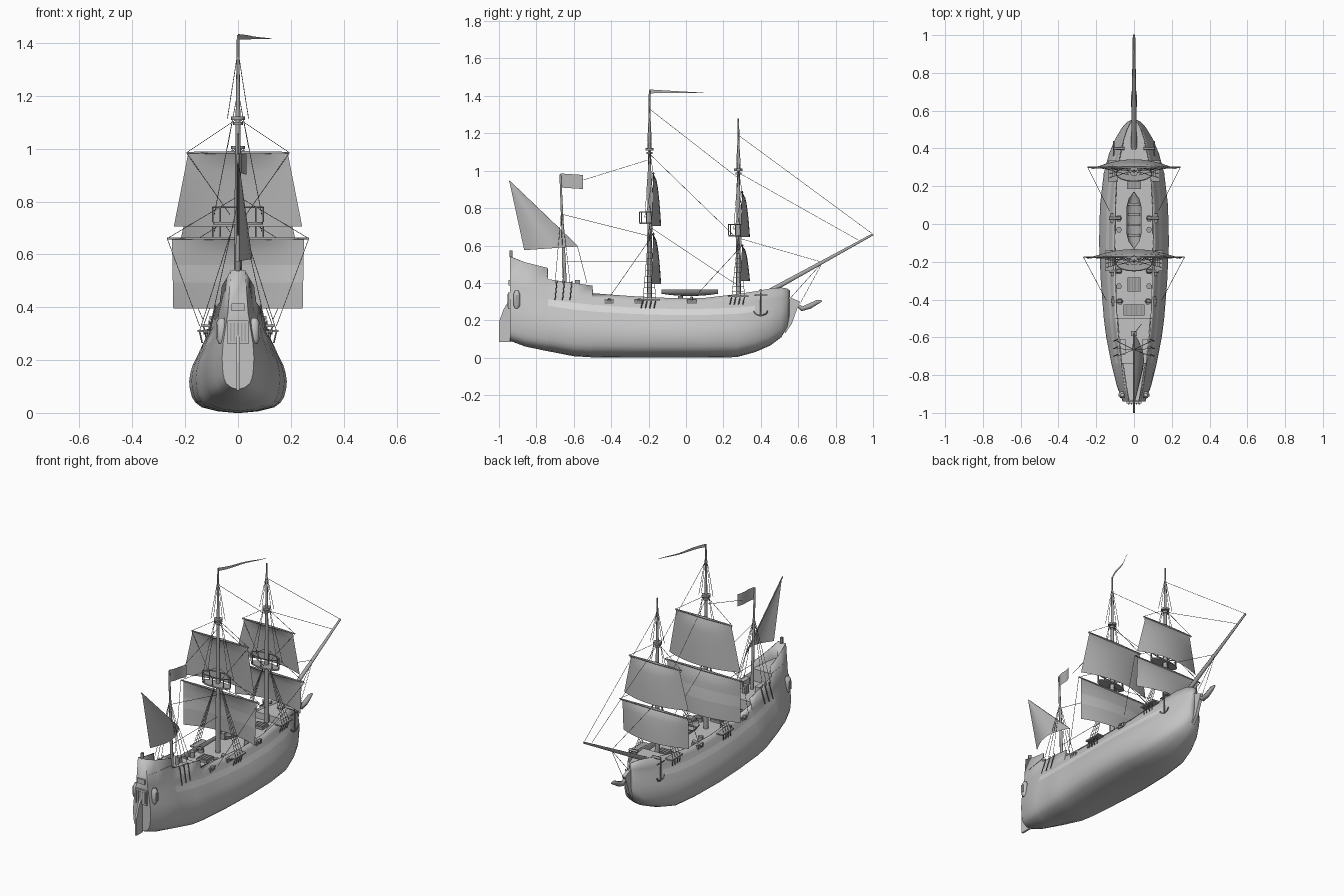
import bpy, bmesh, math
from mathutils import Vector

cube = bpy.data.objects.get("Cube")
if cube:
    bpy.data.objects.remove(cube, do_unlink=True)


def material(name, value):
    mat = bpy.data.materials.new(name)
    mat.use_nodes = True
    colour = (value, value, value, 1)
    mat.diffuse_color = colour
    mat.node_tree.nodes["Principled BSDF"].inputs["Base Color"].default_value = colour
    return mat


HULL = material("light grey hull", 0.55)
STRIPE = material("pale grey stripe", 0.68)
SAIL = material("grey canvas", 0.47)
WOOD = material("mid grey spars", 0.38)
DARK = material("dark grey fittings", 0.29)


def activate(obj):
    bpy.ops.object.select_all(action="DESELECT")
    obj.select_set(True)
    bpy.context.view_layer.objects.active = obj


def make(name, verts, faces, mat, smooth=False):
    mesh = bpy.data.meshes.new(name)
    mesh.from_pydata(verts, [], faces)
    obj = bpy.data.objects.new(name, mesh)
    bpy.context.collection.objects.link(obj)
    mesh.materials.append(mat)
    bm = bmesh.new()
    bm.from_mesh(mesh)
    bmesh.ops.recalc_face_normals(bm, faces=bm.faces)
    bm.to_mesh(mesh)
    bm.free()
    if smooth:
        activate(obj)
        bpy.ops.object.shade_smooth_by_angle(angle=math.radians(40))
    return obj


def grid(name, rows, mat, caps=False, smooth=True):
    n = len(rows[0])
    faces = [(i * n + j, i * n + j + 1, (i + 1) * n + j + 1, (i + 1) * n + j)
             for i in range(len(rows) - 1) for j in range(n - 1)]
    if caps:
        faces.append(tuple(range(n)))
    return make(name, [p for row in rows for p in row], faces, mat, smooth)


def tubes(name, paths, radius, mat, taper=None):
    curve = bpy.data.curves.new(name, "CURVE")
    curve.dimensions = "3D"
    curve.bevel_depth, curve.bevel_resolution = radius, 1
    curve.use_fill_caps = True
    for path in paths:
        spline = curve.splines.new("POLY")
        spline.points.add(len(path) - 1)
        for i, p in enumerate(path):
            spline.points[i].co = (*p, 1)
            spline.points[i].radius = taper[i] if taper else 1
    obj = bpy.data.objects.new(name, curve)
    bpy.context.collection.objects.link(obj)
    curve.materials.append(mat)
    activate(obj)
    bpy.ops.object.convert(target="MESH")
    return bpy.context.object


def box(name, centre, size, mat):
    corners = [[c + s * k / 2 for c, s, k in zip(centre, size, (a, b, d))]
               for a in (-1, 1) for b in (-1, 1) for d in (-1, 1)]
    return make(name, corners, [(0, 1, 3, 2), (4, 6, 7, 5), (0, 4, 5, 1),
                                (2, 3, 7, 6), (0, 2, 6, 4), (1, 5, 7, 3)], mat)


def plate(name, outline, thick, mat):
    n = len(outline)
    verts = [(s * thick / 2, y, z) for s in (-1, 1) for y, z in outline]
    faces = [tuple(range(n)), tuple(range(n, 2 * n))]
    faces += [(i, (i + 1) % n, (i + 1) % n + n, i + n) for i in range(n)]
    return make(name, verts, faces, mat)


def disc(name, centre, radius, height, mat):
    x, y, z = centre
    return tubes(name, [[(x, y, z - height / 2), (x, y, z + height / 2)]], radius, mat)


# Hull stations: y, half width, keel height, rail height
STATIONS = [(-.94, .06, .09, .54), (-.86, .09, .06, .51), (-.74, .12, .035, .48), (-.739, .12, .035, .42),
            (-.6, .147, .008, .4), (-.5, .16, .002, .385), (-.499, .16, .002, .345), (-.3, .176, 0, .33),
            (-.1, .185, 0, .32), (.1, .18, 0, .32), (.27, .16, .003, .34), (.37, .133, .03, .355),
            (.45, .1, .065, .37), (.51, .064, .11, .375), (.54, .036, .16, .37), (.555, .008, .22, .36)]
SECTION = [(0, .06), (.02, .42), (.07, .74), (.13, .87), (.2, .945), (.3, .985), (.4, 1), (.5, .975),
           (.6, .93), (.76, .8), (.87, .72), (.97, .64)]


def half_width(y):
    for a, b in zip(STATIONS, STATIONS[1:]):
        if a[0] <= y <= b[0]:
            return a[1] + (b[1] - a[1]) * (y - a[0]) / (b[0] - a[0])
    return 0


rows = []
for y, w, keel, rail in STATIONS:
    top = .3 + .1 * y * y
    side = [(w * f, y, keel + (top - keel) * t) for t, f in SECTION]
    side.append((w * (.57 - max(0, rail - .42)), y, rail))
    rows.append([(-x, a, z) for x, a, z in reversed(side)] + side)
hull = grid("hull", rows, HULL, caps=True)
hull.data.materials.append(STRIPE)
per_row = len(rows[0]) - 1
for face in hull.data.polygons:
    column = face.index % per_row
    if len(face.vertices) == 4 and column in (2, per_row - 3) and -.73 < face.center.y < .4:
        face.material_index = 1
solid = hull.modifiers.new("thickness", "SOLIDIFY")
solid.thickness, solid.offset = .006, -1

# Decks and bulkheads
for name, start, end, z in (("poop_deck", -.935, -.74, .44), ("quarter_deck", -.74, -.5, .365),
                            ("main_deck", -.5, .3, .295), ("fore_deck", .3, .54, .335)):
    ys = [start + (end - start) * i / 6 for i in range(7)]
    grid(name, [[(s * half_width(y) * .57, y, z) for s in (-1, 1)] for y in ys], HULL, smooth=False)
for y, z, h in ((-.74, .40, .08), (-.5, .33, .07), (.3, .315, .04)):
    box("bulkhead", (0, y, z), (half_width(y) * 1.14, .006, h), HULL)

# Rudder, stem knee, figurehead, stern details
plate("rudder", [(-.935, .085), (-1, .085), (-1, .19), (-.975, .26), (-.95, .3), (-.935, .3)], .012, HULL)
plate("stem_knee", [(.53, .13), (.565, .18), (.59, .25), (.61, .3), (.54, .33)], .02, HULL)
tubes("figurehead", [[(0, .59, .285), (0, .62, .262), (0, .66, .275), (0, .7, .297), (0, .725, .304)]],
      .015, WOOD, [.5, 1, 1.1, .9, .4])
box("stern_gallery", (0, -.945, .305), (.08, .012, .09), HULL)
for i in range(5):
    box("stern_window", (-.028 + .014 * i, -.952, .305), (.006, .006, .07), WOOD)
box("stern_crest", (0, -.945, .4), (.05, .01, .03), HULL)
disc("stern_lantern", (0, -.935, .555), .01, .035, DARK)


# Masts, tops, yards and sails
def mast(prefix, y, foot, top, basket, cross, yards):
    tubes(prefix + "_mast", [[(0, y, foot), (0, y, basket), (0, y, cross), (0, y, top)]],
          .015, WOOD, [1.1, .9, .6, .3])
    rim = [(.095 * math.cos(a * math.pi / 8), y - .015 + .038 * math.sin(a * math.pi / 8)) for a in range(16)]
    floor = [(*p, basket - .028) for p in rim]
    rail = [(*p, basket + .028) for p in rim]
    make(prefix + "_top_floor", floor + [(a, b, c - .008) for a, b, c in floor],
         [tuple(range(16)), tuple(range(16, 32))] +
         [(i, (i + 1) % 16, (i + 1) % 16 + 16, i + 16) for i in range(16)], WOOD)
    tubes(prefix + "_top_rail", [rail + rail[:1]] + [[a, b] for a, b in zip(rail[::2], floor[::2])], .003, WOOD)
    disc(prefix + "_crosstrees", (0, y, cross), .026, .012, WOOD)
    disc(prefix + "_cap", (0, y, cross - .02), .018, .012, WOOD)
    for level, (z, z_low, w, w_low, spar) in zip(("lower", "upper"), yards):
        tubes(f"{prefix}_{level}_yard", [[(-spar, y + .02, z), (0, y + .02, z), (spar, y + .02, z)]],
              .007, WOOD, [.5, 1, .5])
        canvas = []
        for j in range(9):
            v = j / 8
            canvas.append([((w + (w_low - w) * v) * u / 6,
                            y + .02 + .052 * math.sqrt(v) * (1 - (u / 6) ** 2) - .01 * v,
                            z + (z_low - z) * v) for u in range(-6, 7)])
        grid(f"{prefix}_{level}_sail", canvas, SAIL)


MAIN, FORE, MIZZEN = -.195, .28, -.655
mast("main", MAIN, .29, 1.43, .75, 1.115, [(.66, .395, .25, .245, .268), (.985, .705, .188, .243, .195)])
mast("fore", FORE, .3, 1.28, .685, 1.005, [(.6, .41, .225, .225, .245), (.885, .645, .165, .22, .18)])
tubes("mizzen_mast", [[(0, -.645, .36), (0, -.672, .98)]], .011, WOOD, [1, .5])
tubes("bowsprit", [[(0, .4, .33), (0, 1, .66)]], .016, WOOD, [1, .4])

# Pale cloth band across the main lower sail
band = bpy.data.objects["main_lower_sail"].data
band.materials.append(HULL)
for face in band.polygons:
    face.material_index = int(.49 < face.center.z < .56)

# Lateen sail on its slanting yard, built from the peak down
peak, tack, clew = Vector((0, -.945, .945)), Vector((0, -.58, .595)), Vector((0, -.865, .575))
tubes("mizzen_yard", [[peak, tack]], .004, WOOD)
lateen = []
for i in range(9):
    a, b = peak.lerp(tack, i / 8), peak.lerp(clew, i / 8)
    lateen.append([a.lerp(b, j / 6) + Vector((.05 * math.sin(math.pi * j / 6) * i / 8 + .004, 0, 0))
                   for j in range(7)])
grid("mizzen_sail", lateen, SAIL)

# Flag and pennant
grid("flag", [[(.004 * i + .004 * math.sin(i * .8), -.67 + .015 * i, z - .001 * i) for z in (.985, .91)]
              for i in range(9)], SAIL)
grid("pennant", [[(.12 * i / 8 + .006 * math.sin(i), MAIN + .036 * i, 1.424 - .001 * i + s * (.01 - .0011 * i))
                  for s in (-1, 1)] for i in range(9)], SAIL)

# Stays along the centre line
stays = [(MAIN, 1.33, FORE, .96), (MAIN, 1.09, FORE, .63), (MAIN, .7, FORE, .385), (FORE, 1.19, 1, .66),
         (FORE, .99, .92, .63), (FORE, .64, .73, .51), (MIZZEN, .765, MAIN, .65), (-.55, .95, MAIN, 1.06),
         (MIZZEN, .515, MAIN, .515), (.73, .51, .55, .31), (.73, .51, .61, .29)]
ropes = [[(0, a, b), (0, c, d)] for a, b, c, d in stays]
ropes.append([tack, (.04, -.53, .4)])

# Shrouds, ratlines, lifts and braces on both sides
for side in (-1, 1):
    for y, foot, basket, cross, top, low, high in ((MAIN, .31, .75, 1.115, 1.37, (.268, .66), (.195, .985)),
                                                   (FORE, .33, .685, 1.005, 1.22, (.245, .6), (.18, .885))):
        out = side * (half_width(y) * .64 + .03)
        feet = [y - .035 + .023 * i for i in range(4)]
        shrouds = [((out, f, foot), (side * .015, y, basket - .03)) for f in feet]
        ropes += shrouds
        for k in range(1, 12):
            ropes.append([Vector(a).lerp(Vector(b), k / 13) for a, b in shrouds])
        for dy in (-.025, .025):
            ropes.append([(side * .09, y + dy, basket), (side * .02, y, cross)])
            ropes.append([(side * .04, y + dy / 2, cross), (0, y, top)])
        ropes.append([(side * low[0], y + .02, low[1]), (0, y, basket + .07)])
        ropes.append([(side * high[0], y + .02, high[1]), (0, y, cross)])
        ropes.append([(side * low[0], y + .02, low[1]), (out, y - .21, foot + .02)])
        ropes.append([(side * high[0], y + .02, high[1]), (side * .03, y - .02, basket)])
        box("channel", (out - side * .015, y, foot), (.045, .11, .008), WOOD)
        tubes("chainplates", [[(out, f, foot), (out - side * .01, f - .01, foot - .045)] for f in feet],
              .003, DARK)
    for i in range(3):
        y = -.7 + .04 * i
        ropes.append([(side * .09, y, .4), (0, -.665, .8)])
        tubes("mizzen_chainplate", [[(side * .085, y + .01, .41), (side * .108, y, .31)]], .003, DARK)

    # Guns and ports
    for y in (-.41, -.25, .03):
        x = side * half_width(y) * .63
        box("gun_port", (x, y, .3), (.02, .05, .025), DARK)
        tubes("gun", [[(x * .6, y, .32), (x * 1.15, y, .305)]], .009, DARK)
        disc("gun_carriage", (x * .7, y, .305), .018, .02, WOOD)

    # Deck barrels and stern lockers
    for y in (-.33, -.03):
        disc("barrel", (side * .08, y, .312), .016, .035, WOOD)
    box("stern_locker", (side * .06, -.65, .385), (.03, .08, .04), HULL)

    # Quarter windows
    x = side * .062
    tubes("quarter_gallery", [[(x, -.905, .262), (x, -.905, .28), (x, -.905, .34), (x, -.905, .36)]],
          .02, HULL, [.5, 1, 1, .5])
    box("quarter_window", (x + side * .018, -.905, .31), (.006, .014, .05), WOOD)

    # Anchor
    x = side * .108
    arms = [(x, .4 + .038 * math.sin(a), .255 - .03 * math.cos(a)) for a in (-1.4, -.8, 0, .8, 1.4)]
    tubes("anchor", [[(x, .4, .35), (x, .4, .225)], arms, [(x, .365, .335), (x, .435, .335)]], .004, DARK)
    tubes("cathead", [[(side * .05, .4, .36), (x, .4, .36)]], .008, WOOD)
tubes("rigging", ropes, .0013, DARK)

# Ship's boat, binnacle and deck hatches
boat = []
for i in range(9):
    t = i / 4 - 1
    w = .038 * (1 - t ** 4) + .003
    boat.append([(w * math.sin(a * math.pi / 8), .02 + .15 * t,
                  .365 - (.035 - .012 * t * t) * math.cos(a * math.pi / 8)) for a in range(-4, 5)])
grid("ship_boat", boat, WOOD)
for i in range(4):
    box("boat_bench", (0, -.06 + .055 * i, .358), (.064, .012, .004), WOOD)
box("binnacle", (0, -.58, .39), (.03, .025, .05), WOOD)
for y, width, length in ((-.32, .07, .075), (-.455, .11, .06), (.215, .075, .06)):
    box("hatch", (0, y, .3), (width, length, .02), WOOD)
    for i in range(4):
        box("hatch_grate", (width * (.24 * i - .36), y, .311), (.007, length * .85, .004), DARK)
